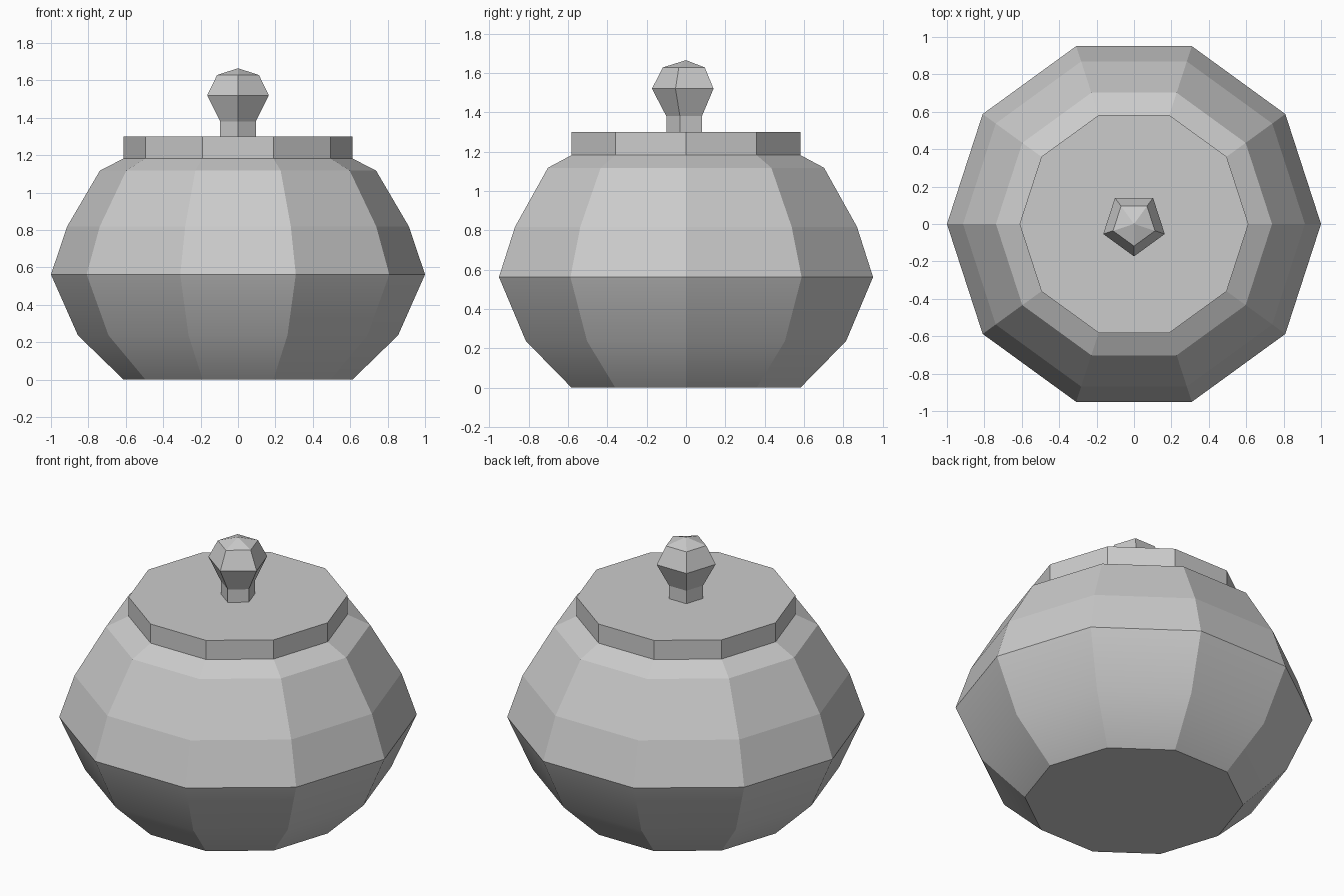
import bpy, bmesh
from math import pi, cos, sin

if "Cube" in bpy.data.objects:
    bpy.data.objects.remove(bpy.data.objects["Cube"])


def lathe(name, profile, sides, start=0.0, cap_bottom=False, cap_top=False, soft_rows=()):
    """Revolve (radius, z) points into a faceted shell; radius 0 makes an apex."""
    bm = bmesh.new()
    rings = []
    for r, z in profile:
        if r == 0:
            rings.append([bm.verts.new((0, 0, z))] * sides)
        else:
            angles = [start + 2 * pi * i / sides for i in range(sides)]
            rings.append([bm.verts.new((r * cos(a), r * sin(a), z)) for a in angles])
    for row, (low, high) in enumerate(zip(rings, rings[1:])):
        for i in range(sides):
            j = (i + 1) % sides
            corners = [low[i], low[j], high[j], high[i]]
            face = bm.faces.new(list(dict.fromkeys(corners)))
            face.smooth = row in soft_rows
    if cap_bottom:
        bm.faces.new(rings[0][::-1])
    if cap_top:
        bm.faces.new(rings[-1])
    # Soft rows blend only up each panel: every other edge stays sharp
    for e in bm.edges:
        level = abs(e.verts[0].co.z - e.verts[1].co.z) < 1e-5
        e.smooth = level and all(f.smooth for f in e.link_faces)
    mesh = bpy.data.meshes.new(name)
    bm.to_mesh(mesh)
    bm.free()
    obj = bpy.data.objects.new(name, mesh)
    bpy.context.collection.objects.link(obj)
    return obj


# Ten-sided bowl, softly rounded below its widest ring
lathe("bowl", [(0.612, 0), (0.856, 0.237), (1.0, 0.562), (0.914, 0.818),
               (0.738, 1.118), (0.612, 1.182)],
      10, cap_bottom=True, soft_rows=(0, 1))

# Flat lid
lathe("lid", [(0.612, 1.182), (0.612, 1.30)], 10, cap_top=True)

# Five-sided knob with its stem, one corner facing front
lathe("knob", [(0.10, 1.30), (0.10, 1.38), (0.173, 1.52), (0.118, 1.628), (0, 1.665)],
      5, start=-pi / 2)
